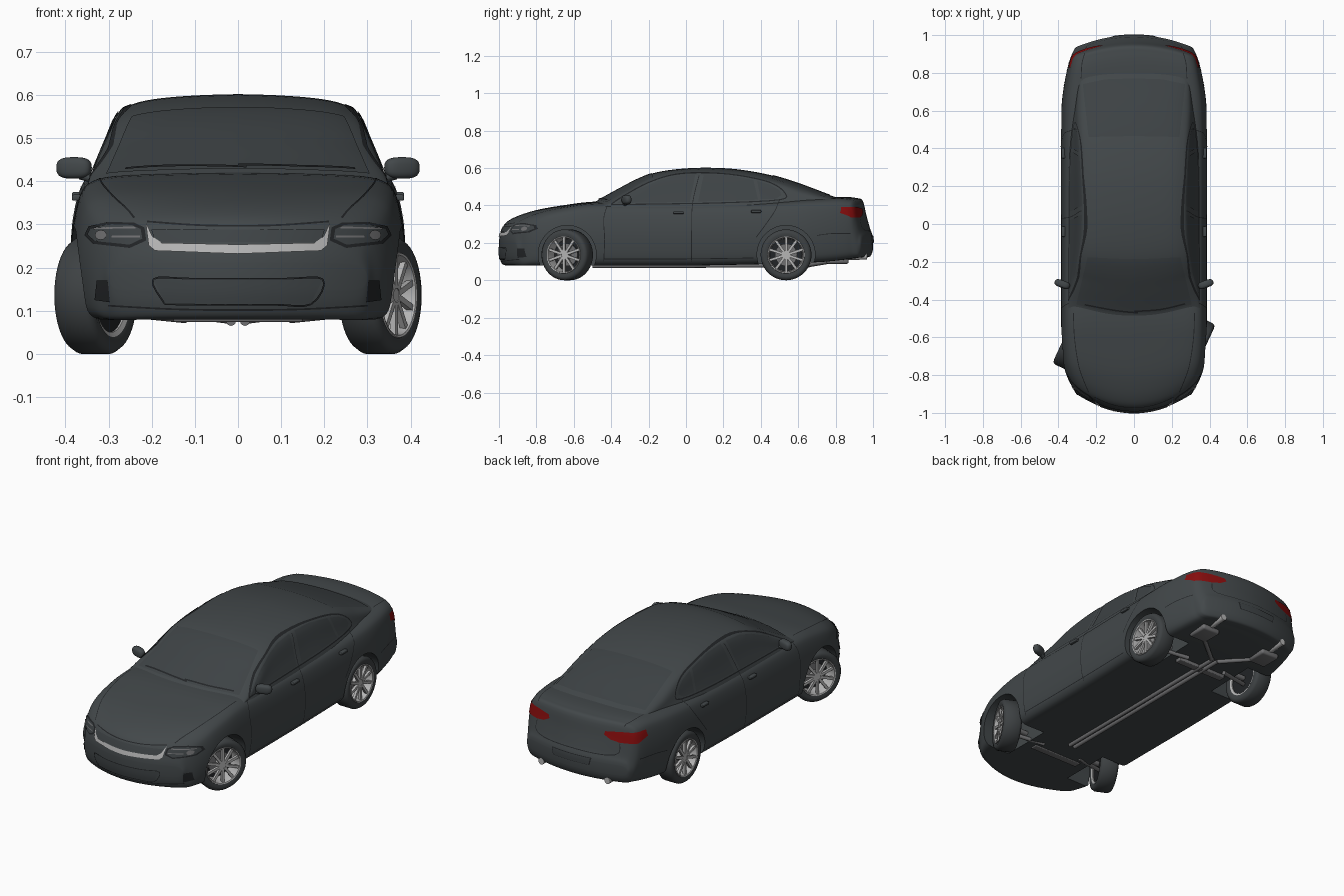
import bpy, bmesh, math
from mathutils import Vector, Matrix
from mathutils.bvhtree import BVHTree

if "Cube" in bpy.data.objects:
    bpy.data.objects.remove(bpy.data.objects["Cube"])


def material(name, r, g, b):
    m = bpy.data.materials.new(name)
    m.diffuse_color = (r, g, b, 1)
    m.use_nodes = True
    m.node_tree.nodes["Principled BSDF"].inputs["Base Color"].default_value = m.diffuse_color
    return m


PAINT = material("charcoal paint", .055, .064, .068)
GLASS = material("dark glass", .047, .055, .059)
RUBBER = material("tyre rubber", .048, .054, .057)
BLACK = material("black trim", .016, .018, .02)
SILVER = material("silver", .46, .46, .46)
STEEL = material("grey steel", .16, .16, .165)
RED = material("red lamp", .24, .004, .004)


def finish(name, bm, mat, angle=35, matrix=None, mirror=False):
    me = bpy.data.meshes.new(name)
    bm.to_mesh(me)
    bm.free()
    me.materials.append(mat)
    me.shade_smooth()
    me.set_sharp_from_angle(angle=math.radians(angle))
    ob = bpy.data.objects.new(name, me)
    bpy.context.collection.objects.link(ob)
    if matrix:
        ob.matrix_world = matrix
    if mirror:
        ob.modifiers.new("Mirror", 'MIRROR')
    return ob


def smooth(p, n):
    """Points on a smooth curve through p."""
    q, out = [p[0], *p, p[-1]], []
    for i in range(1, len(q) - 2):
        for j in range(n):
            t = j / n
            out.append(tuple(.5 * (2*b + (c-a)*t + (2*a-5*b+4*c-d)*t*t + (3*b-a-3*c+d)*t**3)
                             for a, b, c, d in zip(*q[i-1:i+3])))
    return out + [tuple(p[-1])]


def skin(rings, around=True, along=False):
    bm = bmesh.new()
    V = [[bm.verts.new(p) for p in r] for r in rings]
    n, m = len(V), len(V[0])
    for i in range(n if along else n - 1):
        for j in range(m if around else m - 1):
            a, b = V[i], V[(i + 1) % n]
            bm.faces.new((a[j], a[(j + 1) % m], b[(j + 1) % m], b[j]))
    return bm, V


def rod(name, p, q, r, mat, r2=None, matrix=None, mirror=False, seg=20):
    p, q = Vector(p), Vector(q)
    M = Matrix.Translation((p + q) / 2) @ (q - p).to_track_quat('Z', 'Y').to_matrix().to_4x4()
    bm = bmesh.new()
    bmesh.ops.create_cone(bm, cap_ends=True, segments=seg, radius1=r, radius2=r2 or r,
                          depth=(q - p).length, matrix=M)
    return finish(name, bm, mat, 35, matrix, mirror)


def block(name, loc, size, mat, rot=0, bevel=.004, mirror=True):
    bm = bmesh.new()
    bmesh.ops.create_cube(bm, size=1, matrix=Matrix.Translation(loc) @ Matrix.Rotation(rot, 4, 'Z')
                          @ Matrix.Diagonal((*size, 1)))
    bmesh.ops.bevel(bm, geom=bm.edges[:], offset=bevel, segments=3, affect='EDGES', profile=.5)
    return finish(name, bm, mat, 50, None, mirror)


# Lower body: one cross-section lofted along stations (y, half width, bottom, top, sweep)
SEC = smooth([(0, 1), (.3, .995), (.6, .985), (.8, .965), (.9, .92), (.95, .84), (.985, .68), (1, .5),
              (.995, .32), (.975, .15), (.94, .05), (.86, 0), (.65, 0), (.35, 0), (0, 0)], 3)
STATIONS = [(-1, .30, .15, .21, .16), (-.996, .305, .12, .235, .16), (-.985, .315, .09, .27, .16),
            (-.965, .335, .08, .305, .155), (-.93, .352, .08, .33, .14), (-.87, .367, .08, .355, .11),
            (-.78, .378, .08, .38, .07), (-.65, .385, .08, .402, .03), (-.5, .386, .08, .42, 0),
            (-.3, .386, .08, .42, 0), (0, .386, .08, .42, 0), (.3, .387, .085, .425, 0),
            (.5, .387, .09, .432, 0), (.65, .383, .095, .44, -.02), (.76, .372, .1, .444, -.04),
            (.85, .358, .108, .446, -.06), (.91, .346, .115, .44, -.075), (.945, .336, .12, .425, -.085),
            (.965, .328, .122, .345, -.09), (.985, .32, .128, .275, -.1), (.996, .312, .15, .245, -.1),
            (1, .305, .17, .225, -.1)]


def sweep(pts, y, c):
    return [(x, y + c * (x / .385) ** 2, z) for x, z in pts]


def body_ring(y, w, zb, zt, c):
    h = [(u * w, zb + v * (zt - zb)) for u, v in SEC]
    return sweep(h + [(-x, z) for x, z in h[-2:0:-1]], y, c)


bm, V = skin([body_ring(*s) for s in smooth(STATIONS, 4)])
n = len(SEC)
for R in (V[0], V[-1]):
    for f in (lambda k: k, lambda k: (2 * n - 2 - k) % (2 * n - 2)):
        for k in range((n - 1) // 2):
            bm.faces.new([R[i] for i in dict.fromkeys((f(k), f(k + 1), f(n - 2 - k), f(n - 1 - k)))])
bmesh.ops.recalc_face_normals(bm, faces=bm.faces)
body = finish("lower_body", bm, PAINT)

# Wheel arches cut from the body
FRONT, REAR, TRACK = -.635, .535, .33
for y in (FRONT, REAR):
    for s in (-1, 1):
        c = rod("arch_cutter", (s * .2, y, .138), (s * .6, y, .138), .155, PAINT, seg=56)
        c.hide_render = True
        mod = body.modifiers.new("arch", 'BOOLEAN')
        mod.operation, mod.solver, mod.object = 'DIFFERENCE', 'EXACT', c
bpy.context.view_layer.update()
cut = bpy.data.meshes.new_from_object(body.evaluated_get(bpy.context.evaluated_depsgraph_get()))
body.modifiers.clear()
body.data = cut
cut.shade_smooth()
cut.set_sharp_from_angle(angle=math.radians(35))
for o in [o for o in bpy.data.objects if o.name.startswith("arch_cutter")]:
    bpy.data.objects.remove(o)

# Cabin: stations (y, roof height, base half width, sweep)
CABIN = [(-.56, .385, .34, .09), (-.47, .428, .345, .09), (-.36, .488, .345, .075), (-.26, .54, .345, .055),
         (-.17, .574, .345, .035), (-.05, .594, .345, .01), (.1, .602, .345, 0), (.27, .594, .345, 0),
         (.45, .563, .338, -.01), (.6, .518, .325, -.02), (.75, .462, .305, -.03), (.84, .43, .29, -.03),
         (.9, .40, .28, -.03)]


def cabin_ring(y, zc, wb, c):
    d = min(.045, max(.004, (zc - .38) * .35))
    side = lambda z: wb - (z - .4) * .42
    w, e = side(zc), zc - d
    h = smooth([(0, zc), (.35 * w, zc - .06 * d), (.7 * w, zc - .22 * d), (.93 * w, zc - .5 * d), (side(e), e),
                (side((e + .38) / 2), (e + .38) / 2), (wb + .008, .38), (wb + .01, .33)], 4)
    return sweep([(-x, z) for x, z in h[:0:-1]] + h, y, c)


bm, V = skin([cabin_ring(*s) for s in smooth(CABIN, 5)], around=False)
bmesh.ops.recalc_face_normals(bm, faces=bm.faces)
cabin = finish("cabin", bm, PAINT)

# Surface plates: 2D outlines projected on the shell
bm = bmesh.new()
bm.from_mesh(body.data)
bm.from_mesh(cabin.data)
SHELL = BVHTree.FromBMesh(bm)
bm.free()
VIEWS = {'side': (lambda a, b: (2, a, b), (-1, 0, 0)), 'front': (lambda a, b: (a, -2, b), (0, 1, 0)),
         'rear': (lambda a, b: (a, 2, b), (0, -1, 0)), 'top': (lambda a, b: (a, b, 2), (0, 0, -1))}


def plate(name, view, polys, mat, off=.003, mirror=True, step=.013):
    place, d = VIEWS[view][0], Vector(VIEWS[view][1])
    bm = bmesh.new()
    for p in polys:
        bm.faces.new([bm.verts.new((a, b, 0)) for a, b in p])
    for ax in (0, 1):
        vals = [v.co[ax] for v in bm.verts]
        for i in range(1, int((max(vals) - min(vals)) / step) + 1):
            co, no = Vector(), Vector()
            co[ax], no[ax] = min(vals) + i * step, 1
            bmesh.ops.bisect_plane(bm, geom=bm.verts[:] + bm.edges[:] + bm.faces[:], plane_co=co, plane_no=no)
    lost = []
    for v in bm.verts:
        hit, nor, _, _ = SHELL.ray_cast(Vector(place(v.co.x, v.co.y)), d)
        if hit is None:
            lost.append(v)
        else:
            v.co = hit + nor * (off if nor.dot(d) < 0 else -off)
    bmesh.ops.delete(bm, geom=lost, context='VERTS')
    bm.normal_update()
    bmesh.ops.reverse_faces(bm, faces=[f for f in bm.faces if f.normal.dot(d) > 0])
    return finish(name, bm, mat, 40, None, mirror)


def seam(name, view, pts, w=.004, mat=BLACK, mirror=True, off=.0015):
    P = [Vector(p) for p in smooth(pts, 4)]
    polys = []
    for a, b in zip(P, P[1:]):
        s = (b - a).normalized().orthogonal() * w / 2
        polys.append([a - s, b - s, b + s, a + s])
    return plate(name, view, polys, mat, off, mirror, .03)


# Glass
plate("windscreen", 'top', [smooth([(-.305, -.425), (-.16, -.46), (0, -.472), (.16, -.46), (.305, -.425)], 3)
      + smooth([(.245, -.175), (0, -.185), (-.245, -.175)], 4)], GLASS, mirror=False)
plate("rear_window", 'top', [[(-.24, .46), (-.27, .74), (-.15, .765), (0, .77), (.15, .765), (.27, .74), (.24, .46),
      (0, .465)]], GLASS, mirror=False)
plate("front_side_window", 'side', [[(-.37, .412), (-.33, .44), (-.24, .49), (-.15, .53), (-.06, .555), (.05, .564),
      (.02, .418)]], GLASS)
plate("rear_side_window", 'side', [[(.065, .42), (.095, .565), (.22, .56), (.36, .535), (.385, .43)]], GLASS)
plate("quarter_window", 'side', [[(.4, .432), (.38, .53), (.45, .51), (.5, .48), (.51, .455), (.48, .435)]], GLASS)
seam("window_frame", 'side', [(-.4, .406), (-.33, .452), (-.2, .522), (-.06, .565), (.1, .574), (.28, .56),
     (.45, .522), (.53, .465), (.5, .43), (.2, .414), (-.1, .408), (-.4, .404)], .006)

# Panel gaps
seam("front_door_gap", 'side', [(-.42, .4), (-.44, .33), (-.435, .22), (-.44, .1)])
seam("middle_door_gap", 'side', [(.07, .56), (.035, .41), (.03, .25), (.03, .1)])
seam("rear_door_gap", 'side', [(.5, .43), (.475, .37), (.42, .29), (.375, .23)])
seam("sill_gap", 'side', [(-.44, .115), (0, .115), (.36, .12)])
seam("rear_bumper_gap", 'side', [(.7, .24), (.78, .25), (.88, .25)])
seam("bonnet_gap", 'top', [(.32, -.47), (.315, -.6), (.29, -.76), (.24, -.89)])
seam("bonnet_edge", 'front', [(-.21, .306), (-.1, .298), (0, .296), (.1, .298), (.21, .306)], mirror=False)
seam("boot_gap", 'top', [(.28, .77), (.275, .85), (.26, .905)])
seam("boot_lower_gap", 'rear', [(-.25, .33), (-.23, .27), (0, .265), (.23, .27), (.25, .33)], mirror=False)
seam("wiper", 'top', [(-.26, -.425), (-.1, -.455), (.02, -.468)], .008, BLACK, False, .006)
seam("second_wiper", 'top', [(.0, -.46), (.14, -.45), (.27, -.42)], .008, BLACK, False, .006)

# Nose details
plate("grille_panel", 'front', [[(-.19, .258), (.19, .258), (.2, .287), (-.2, .287)]], GLASS, mirror=False)
plate("grille_bar", 'front', [[(-.212, .302), (-.196, .27), (-.175, .256), (0, .252), (.175, .256), (.196, .27),
      (.212, .302), (.205, .25), (.19, .238), (0, .231), (-.19, .238), (-.205, .25)]], SILVER, .005, False)
plate("headlight", 'front', [[(.212, .262), (.216, .292), (.24, .303), (.3, .305), (.345, .295), (.354, .275),
      (.335, .255), (.25, .245)]], BLACK, .002)
plate("headlight_lens", 'front', [[(.22, .266), (.224, .288), (.245, .297), (.3, .299), (.34, .29), (.346, .276),
      (.33, .261), (.25, .252)]], GLASS, .004)
plate("headlight_strip", 'front', [[(.225, .268), (.29, .268), (.29, .272), (.225, .272)],
      [(.235, .288), (.33, .287), (.33, .291), (.235, .292)]], STEEL, .006)
plate("headlight_bulb", 'front', [[(.313 + .013 * math.cos(i * .524), .274 + .011 * math.sin(i * .524))
      for i in range(12)]], STEEL, .007)
plate("lower_intake", 'front', [[(-.195, .172), (.195, .172), (.168, .118), (-.168, .118)]], GLASS, mirror=False)
seam("lower_intake_edge", 'front', [(-.168, .116), (-.195, .173), (-.1, .174), (.1, .174), (.195, .173),
     (.168, .116), (.08, .115), (-.08, .115), (-.168, .116)], mirror=False, off=.004)
plate("fog_light_inlet", 'front', [[(.3, .17), (.325, .17), (.33, .125), (.295, .12)]], BLACK)
seam("bumper_crease", 'front', [(-.3, .112), (-.15, .104), (0, .102), (.15, .104), (.3, .112)], mirror=False)

# Tail details
plate("tail_light", 'rear', [[(.165, .365), (.17, .382), (.25, .39), (.335, .392), (.344, .36), (.33, .335),
      (.25, .335), (.2, .345)]], RED)
plate("number_plate_recess", 'rear', [[(-.11, .2), (.11, .2), (.12, .24), (-.12, .24)]], BLACK, .002, False)
plate("number_plate_panel", 'rear', [[(-.105, .203), (.105, .203), (.113, .237), (-.113, .237)]], GLASS, .004, False)
rod("exhaust_tip", (.2, .86, .125), (.2, .968, .128), .017, SILVER, mirror=True)

# Mirrors and handles
bm = bmesh.new()
bmesh.ops.create_uvsphere(bm, u_segments=24, v_segments=14, radius=1)
for v in bm.verts:
    v.co = Vector([math.copysign(abs(k) ** .7, k) for k in v.co])
bm.transform(Matrix.Translation((.38, -.318, .431)) @ Matrix.Rotation(.35, 4, 'Z') @ Matrix.Diagonal((.042, .02, .025, 1)))
finish("door_mirror", bm, PAINT, 60, None, True)
rod("mirror_stalk", (.33, -.33, .405), (.365, -.32, .415), .011, PAINT, mirror=True)
for label, y, z in (("front", -.04, .362), ("rear", .375, .368)):
    block(label + "_door_handle", (.374, y, z), (.022, .055, .014), PAINT)


# Wheels, the front pair steered
def lathe(name, prof, mat, M):
    rings = [[(x, r * math.cos(a), r * math.sin(a)) for r, x in prof]
             for a in (i * math.tau / 48 for i in range(48))]
    bm, _ = skin(rings, False, True)
    bmesh.ops.recalc_face_normals(bm, faces=bm.faces)
    finish(name, bm, mat, 40, M)


def wheel(name, x, y, angle):
    M = Matrix.Translation((x, y, .136)) @ Matrix.Rotation(angle + (math.pi if x < 0 else 0), 4, 'Z')
    lathe(name + "_tyre", [(.097, -.045), (.115, -.05), (.128, -.046), (.136, -.034), (.136, .034), (.128, .046),
                           (.115, .05), (.097, .045)], RUBBER, M)
    lathe(name + "_rim", [(.1, .044), (.098, .049), (.093, .047), (.089, .03), (.086, -.04), (.1, -.045)], SILVER, M)
    rod(name + "_back", (-.035, 0, 0), (-.025, 0, 0), .088, BLACK, matrix=M, seg=32)
    rod(name + "_brake_disc", (-.01, 0, 0), (0, 0, 0), .06, STEEL, matrix=M, seg=32)
    rod(name + "_hub", (-.02, 0, 0), (.04, 0, 0), .024, SILVER, .019, matrix=M)
    bm = bmesh.new()
    for i in range(10):
        bmesh.ops.create_cube(bm, size=1, matrix=Matrix.Rotation(i * math.tau / 10, 4, 'X')
                              @ Matrix.Translation((.035, 0, .055)) @ Matrix.Diagonal((.014, .014, .078, 1)))
    finish(name + "_spokes", bm, SILVER, 30, M)


for side, s in (("right", 1), ("left", -1)):
    wheel("front_" + side, s * TRACK, FRONT, math.radians(-25))
    wheel("rear_" + side, s * TRACK, REAR, 0)

# Underside: axles, subframes, twin exhaust and silencers
for label, y in (("front", FRONT), ("rear", REAR)):
    rod(label + "_axle", (-.32, y, .136), (.32, y, .136), .014, STEEL)
    rod(label + "_lower_arm", (.12, y + .05, .082), (.3, y, .1), .011, STEEL, mirror=True)
    block(label + "_subframe", (0, y, .084), (.3, .04, .02), STEEL, mirror=False)
rod("exhaust_pipe", (.016, -.5, .076), (.016, .66, .08), .011, STEEL, mirror=True)
rod("exhaust_branch", (.016, .65, .08), (.17, .77, .1), .011, STEEL, mirror=True)
block("silencer", (.2, .81, .108), (.11, .12, .04), STEEL, bevel=.012)
